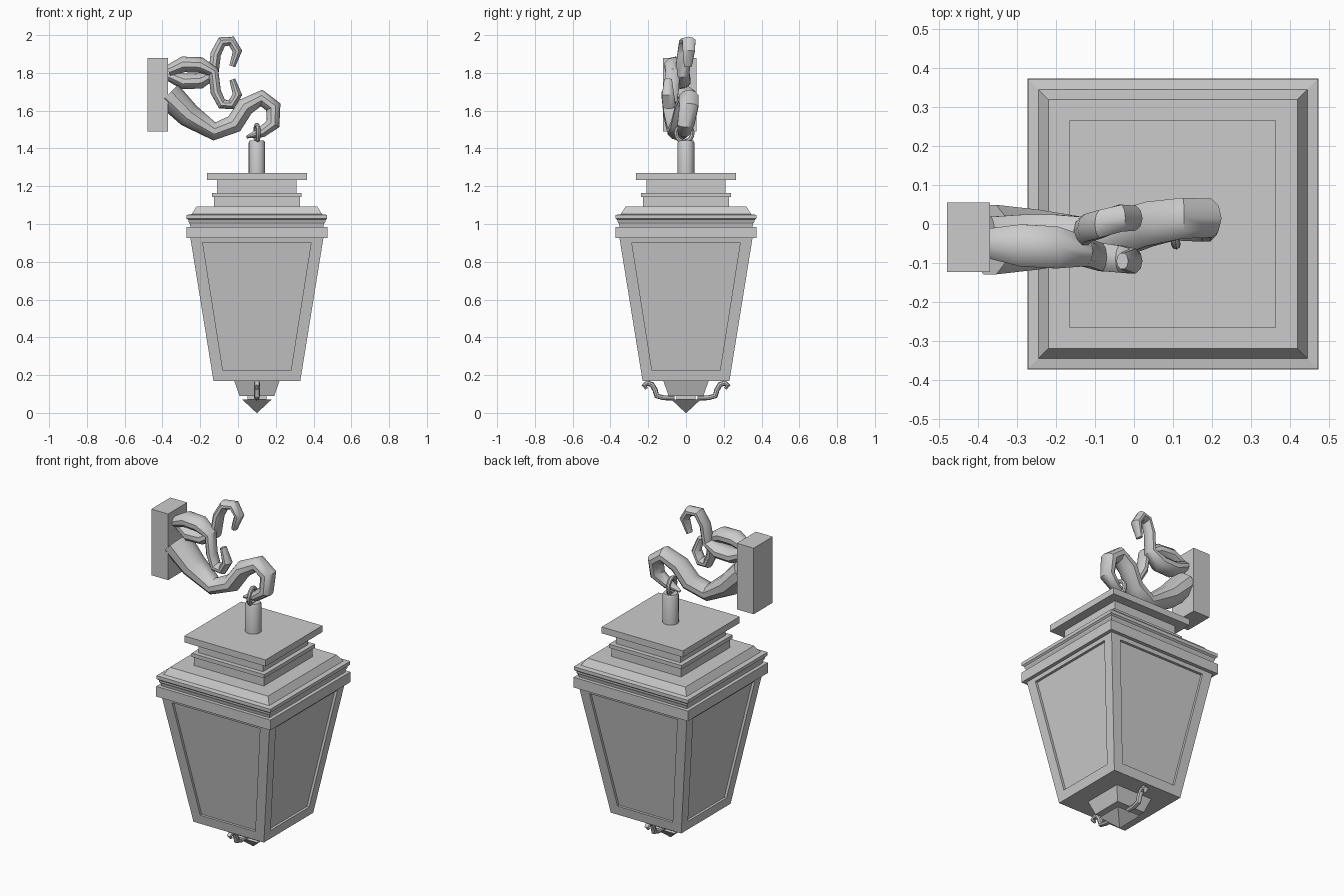
import bpy, bmesh
from math import sin, cos, pi, radians
from mathutils import Vector, Matrix

if "Cube" in bpy.data.objects:
    bpy.data.objects.remove(bpy.data.objects["Cube"])

CX = 0.10  # lantern axis


def finish(name, bm, smooth=None):
    bmesh.ops.remove_doubles(bm, verts=bm.verts, dist=1e-5)
    bmesh.ops.recalc_face_normals(bm, faces=bm.faces)
    me = bpy.data.meshes.new(name)
    bm.to_mesh(me)
    bm.free()
    ob = bpy.data.objects.new(name, me)
    bpy.context.collection.objects.link(ob)
    if smooth:
        bpy.ops.object.select_all(action='DESELECT')
        ob.select_set(True)
        bpy.context.view_layer.objects.active = ob
        bpy.ops.object.shade_smooth_by_angle(angle=radians(smooth))
    return ob


def skin(name, rings, smooth=None):
    """Join consecutive rings of points with quads and cap both ends."""
    bm = bmesh.new()
    vs = [[bm.verts.new(p) for p in ring] for ring in rings]
    n = len(vs[0])
    for a, b in zip(vs, vs[1:]):
        for i in range(n):
            j = (i + 1) % n
            bm.faces.new((a[i], a[j], b[j], b[i]))
    bm.faces.new(vs[0])
    bm.faces.new(vs[-1])
    return finish(name, bm, smooth)


def square_loft(name, profile):
    """Square sections (half width, z) stacked on the lantern axis."""
    return skin(name, [[(CX + sx * h, sy * h, z) for sx, sy in
                        ((1, 1), (-1, 1), (-1, -1), (1, -1))] for h, z in profile])


def tube(name, path, ky=1.2, sides=10, across='Y'):
    """Tapered tube along (x, y, z, radius); ky widens it sideways."""
    side = Vector((0, 1, 0)) if across == 'Y' else Vector((1, 0, 0))
    pts = [Vector(p[:3]) for p in path]
    rings = []
    for i, p in enumerate(pts):
        d1 = (p - pts[max(i - 1, 0)]).normalized()
        d2 = (pts[min(i + 1, len(pts) - 1)] - p).normalized()
        t = (d1 + d2).normalized()
        n = side.cross(t).normalized()
        r = path[i][3]
        rings.append([p + r * (cos(2 * pi * k / sides) * n + ky * sin(2 * pi * k / sides) * side)
                      for k in range(sides)])
    return skin(name, rings, 40)


# wall plate
bm = bmesh.new()
bmesh.ops.create_cube(bm, size=1, matrix=Matrix.Translation((-0.425, -0.034, 1.685))
                      @ Matrix.Diagonal((0.11, 0.178, 0.39, 1)))
finish("wall_plate", bm)

# main curved arm
tube("bracket_arm", [
    (-0.37, -0.04, 1.685, .075), (-0.26, -0.04, 1.575, .065), (-0.125, -0.04, 1.49, .048),
    (-0.02, -0.02, 1.53, .05), (0.04, 0.0, 1.622, .048), (0.125, 0.015, 1.667, .044),
    (0.187, 0.015, 1.62, .042), (0.185, 0.0, 1.53, .038), (0.125, -0.01, 1.485, .028),
    (0.045, -0.01, 1.46, .007)], ky=1.25)

# two crossing scrolls, mirrored about their middle height
scroll = [(-0.37, -.01, .03), (-0.29, -.045, .042), (-0.2, -.042, .042), (-0.13, -.005, .03),
          (-0.118, .1, .028), (-0.085, .165, .028), (-0.035, .168, .027),
          (-0.003, .115, .025), (-0.03, .035, .016)]
for name, s, ys in (("upper_scroll", 1, (-.02, -.03, -.03, -.02, -.01, 0, .015, .015, .01)),
                    ("lower_scroll", -1, (-.05, -.055, -.06, -.07, -.075, -.085, -.09, -.095, -.095))):
    tube(name, [(x, y, 1.8 + s * dz, r) for (x, dz, r), y in zip(scroll, ys)], ky=1.35)

# hanging ring
n_major, n_minor = 20, 8
bm = bmesh.new()
turn = Matrix.Translation((CX, -0.01, 1.48)) @ Matrix.Rotation(radians(10), 4, 'Z')
grid = []
for i in range(n_major):
    a = 2 * pi * i / n_major
    grid.append([bm.verts.new(turn @ Vector((.012 * sin(b), (.044 + .012 * cos(b)) * cos(a),
                                             (.044 + .012 * cos(b)) * sin(a))))
                 for b in (2 * pi * j / n_minor for j in range(n_minor))])
for i in range(n_major):
    for j in range(n_minor):
        i2, j2 = (i + 1) % n_major, (j + 1) % n_minor
        bm.faces.new((grid[i][j], grid[i2][j], grid[i2][j2], grid[i][j2]))
finish("hanging_ring", bm, 40)

# hanger post
skin("hanger_post", [[(CX + r * cos(2 * pi * k / 16), r * sin(2 * pi * k / 16), z)
                      for k in range(16)] for r, z in
                     ((.044, 1.265), (.044, 1.43), (.038, 1.442))], 30)

# stepped lid
square_loft("lid_cap", [(.265, 1.232), (.265, 1.27)])
square_loft("lid_neck", [(.228, 1.09), (.228, 1.143), (.237, 1.143), (.237, 1.165),
                         (.21, 1.165), (.21, 1.232)])
square_loft("lid_moulding", [(.352, .985), (.355, 1.0), (.362, 1.012), (.362, 1.02), (.372, 1.028),
                             (.372, 1.048), (.345, 1.052), (.32, 1.092)])
square_loft("lid_rim", [(.373, .925), (.373, .985)])

# tapered body with recessed panels
bm = bmesh.new()
Z0, Z1 = .17, .925


def half(z):
    return .23 + .122 * (z - Z0) / (Z1 - Z0)


def corners(lo, hi, z0, z1, depth):
    return [(-lo, -half(z0) + depth, z0), (lo, -half(z0) + depth, z0),
            (hi, -half(z1) + depth, z1), (-hi, -half(z1) + depth, z1)]


for q in range(4):
    m = Matrix.Translation((CX, 0, 0)) @ Matrix.Rotation(q * pi / 2, 4, 'Z')
    rings = [corners(half(Z0), half(Z1), Z0, Z1, 0), corners(.18, .287, .225, .902, 0),
             corners(.18, .287, .225, .902, .015)]
    vs = [[bm.verts.new(m @ Vector(p)) for p in ring] for ring in rings]
    for a, b in zip(vs, vs[1:]):
        for i in range(4):
            j = (i + 1) % 4
            bm.faces.new((a[i], a[j], b[j], b[i]))
    bm.faces.new(vs[-1])
bmesh.ops.remove_doubles(bm, verts=bm.verts, dist=1e-5)
bmesh.ops.holes_fill(bm, edges=[e for e in bm.edges if e.is_boundary], sides=4)
finish("lantern_body", bm)

# base and pointed finial
square_loft("lantern_base", [(.12, .17), (.092, .09)])
square_loft("finial", [(.05, .09), (.05, .072), (.077, .07), (.002, 0)])

# small curled hooks on two sides of the base
for name, s in (("front_hook", -1), ("back_hook", 1)):
    tube(name, [(CX, s * y, z, r) for y, z, r in
                ((.06, .078, .012), (.12, .08, .013), (.155, .09, .014), (.163, .12, .014),
                 (.18, .15, .014), (.205, .158, .015), (.222, .145, .013), (.208, .128, .008))],
         ky=1.1, sides=8, across='X')
